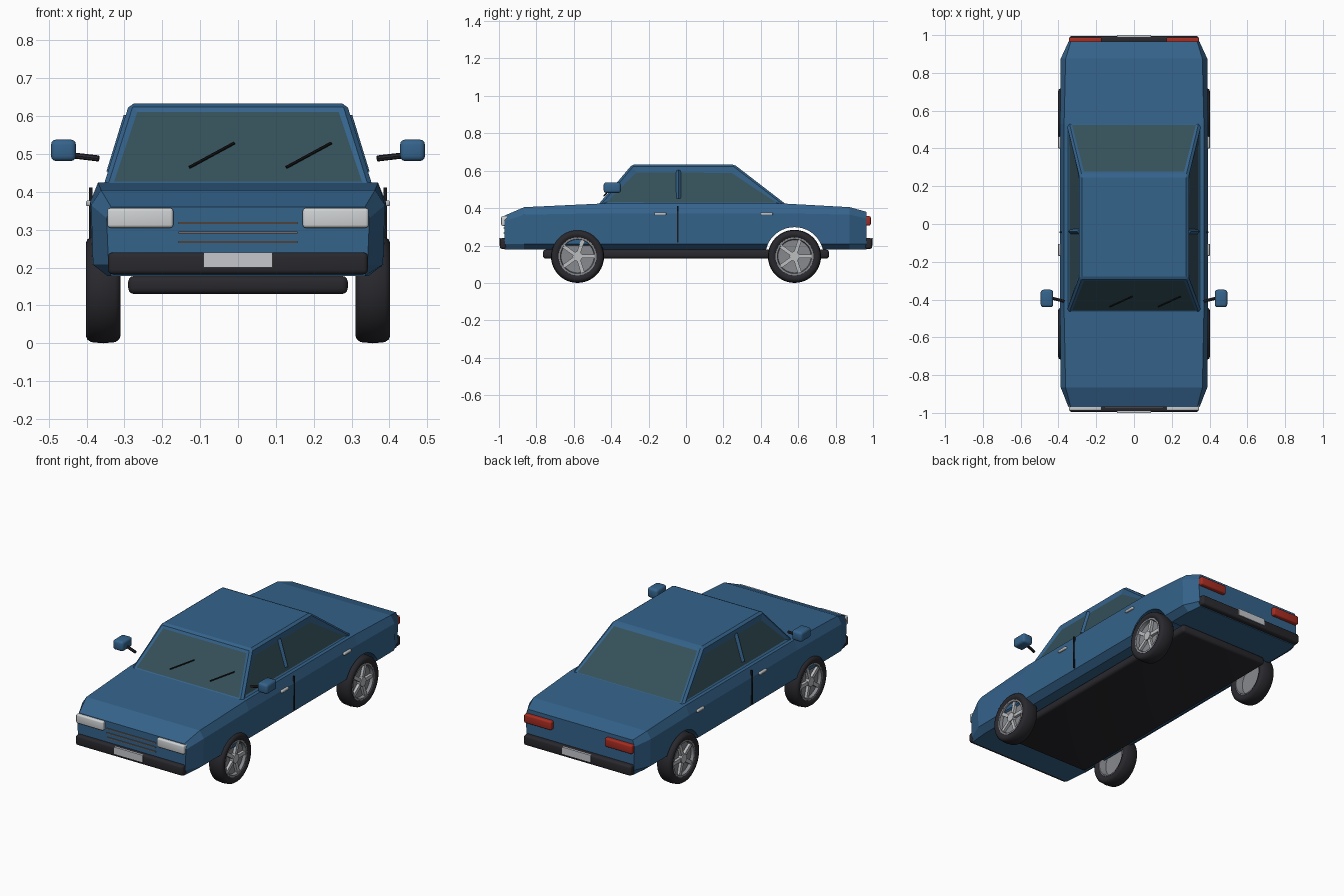
import bpy, bmesh, math
from mathutils import Vector, Matrix

if "Cube" in bpy.data.objects:
    bpy.data.objects.remove(bpy.data.objects["Cube"])


def material(name, r, g, b):
    m = bpy.data.materials.new(name)
    m.use_nodes = True
    m.diffuse_color = (r, g, b, 1)
    bsdf = next(n for n in m.node_tree.nodes if n.type == 'BSDF_PRINCIPLED')
    bsdf.inputs["Base Color"].default_value = (r, g, b, 1)
    return m


BLUE = material("body_blue", .035, .125, .26)
GLASS = material("tinted_glass", .035, .08, .1)
RUBBER = material("black_rubber", .022, .021, .026)
BLACK = material("trim_black", .01, .01, .012)
LAMP = material("headlight_white", .62, .64, .65)
PLATE = material("plate_grey", .56, .57, .6)
SILVER = material("silver", .5, .51, .53)
DISH = material("rim_grey", .24, .25, .27)
RED = material("taillight_red", .38, .025, .015)
BRONZE = material("grille_bronze", .2, .14, .11)


def finish(name, bm, *mats, smooth=False):
    bmesh.ops.recalc_face_normals(bm, faces=bm.faces)
    mesh = bpy.data.meshes.new(name)
    bm.to_mesh(mesh)
    bm.free()
    for m in mats:
        mesh.materials.append(m)
    ob = bpy.data.objects.new(name, mesh)
    bpy.context.collection.objects.link(ob)
    if smooth:
        bpy.ops.object.select_all(action='DESELECT')
        ob.select_set(True)
        bpy.context.view_layer.objects.active = ob
        bpy.ops.object.shade_smooth_by_angle(angle=math.radians(35))
    return ob


def box(name, x, y, z, mat, bevel=0, segments=3):
    """Box from (min, max) ranges, with optional rounded edges."""
    bm = bmesh.new()
    bmesh.ops.create_cube(bm, size=1)
    for v in bm.verts:
        v.co = [lo + (c + .5) * (hi - lo) for c, (lo, hi) in zip(v.co, (x, y, z))]
    if bevel:
        bmesh.ops.bevel(bm, geom=bm.edges[:], offset=bevel, segments=segments,
                        profile=.5, affect='EDGES')
    return finish(name, bm, mat, smooth=bool(bevel))


def rod(name, a, b, radius, mat, sides=8):
    a, b = Vector(a), Vector(b)
    d = b - a
    bm = bmesh.new()
    bmesh.ops.create_cone(bm, cap_ends=True, segments=sides, radius1=radius,
                          radius2=radius, depth=d.length)
    turn = d.to_track_quat('Z', 'Y').to_matrix().to_4x4()
    bm.transform(Matrix.Translation((a + b) / 2) @ turn)
    return finish(name, bm, mat, smooth=True)


def lathe(name, profile, centre, side, mat, steps=40):
    """Spin a closed (x, radius) profile about the wheel axle."""
    bm = bmesh.new()
    rings = []
    for i in range(steps):
        a = 2 * math.pi * i / steps
        rings.append([bm.verts.new((centre[0] + side * x, centre[1] + r * math.cos(a),
                                    centre[2] + r * math.sin(a))) for x, r in profile])
    n = len(profile)
    for i in range(steps):
        p, q = rings[i], rings[(i + 1) % steps]
        for j in range(n):
            k = (j + 1) % n
            bm.faces.new((p[j], p[k], q[k], q[j]))
    bmesh.ops.remove_doubles(bm, verts=bm.verts, dist=.0001)
    return finish(name, bm, mat, smooth=True)


def mirrored(lo, hi, side):
    return tuple(sorted((side * lo, side * hi)))


# Lower body: cross-sections lofted from nose to tail
def section(y, low, wide, top_w, shoulder, top):
    half = [(low, .178), (wide, .208), (wide + .005, shoulder), (top_w, top)]
    return [(x, y, z) for x, z in half] + [(-x, y, z) for x, z in reversed(half)]


stations = [section(-.97, .335, .342, .335, .33, .36),
            section(-.865, .345, .383, .362, .365, .405),
            section(-.46, .345, .386, .37, .372, .424),
            section(.53, .345, .386, .37, .372, .424),
            section(.875, .345, .383, .362, .365, .405),
            section(.965, .335, .342, .335, .345, .38)]
bm = bmesh.new()
rings = [[bm.verts.new(p) for p in s] for s in stations]
for p, q in zip(rings, rings[1:]):
    for j in range(8):
        k = (j + 1) % 8
        bm.faces.new((p[j], p[k], q[k], q[j]))
bm.faces.new(rings[0])
bm.faces.new(rings[-1])
body = finish("lower_body", bm, BLUE)

# Wheel arches cut straight through the body
WHEEL_Y, WHEEL_Z = .58, .142
cutters = []
for y in (-WHEEL_Y, WHEEL_Y):
    c = rod("arch_cutter", (-.6, y, WHEEL_Z), (.6, y, WHEEL_Z), .156, BLUE, 48)
    c.hide_render = True
    cutters.append(c)
    mod = body.modifiers.new("arch", 'BOOLEAN')
    mod.operation, mod.solver, mod.object = 'DIFFERENCE', 'EXACT', c
deps = bpy.context.evaluated_depsgraph_get()
cut_mesh = bpy.data.meshes.new_from_object(body.evaluated_get(deps))
body.modifiers.clear()
body.data = cut_mesh
for c in cutters:
    bpy.data.objects.remove(c)
for p in body.data.polygons:
    p.use_smooth = False

# Cabin: chamfered tapered block with recessed glass
bm = bmesh.new()
base = [bm.verts.new((x, y, .42)) for x, y in ((-.354, -.468), (.354, -.468), (.354, .535), (-.354, .535))]
roof = [bm.verts.new((x, y, .633)) for x, y in ((-.287, -.288), (.287, -.288), (.287, .258), (-.287, .258))]
for j in range(4):
    k = (j + 1) % 4
    bm.faces.new((base[j], base[k], roof[k], roof[j]))
bm.faces.new(roof)
bm.faces.new(base)
bmesh.ops.recalc_face_normals(bm, faces=bm.faces)
bmesh.ops.bevel(bm, geom=[e for e in bm.edges if max(v.co.z for v in e.verts) > .5],
                offset=.011, segments=1, affect='EDGES')
bm.normal_update()
walls = [f for f in bm.faces if f.calc_area() > .08 and abs(f.normal.z) < .9]
for f in walls:
    is_side = abs(f.normal.x) > .7
    bmesh.ops.inset_individual(bm, faces=[f], thickness=.035 if is_side else .02,
                               depth=-.008 if is_side else -.003)
    f.material_index = 1
finish("cabin", bm, BLUE, GLASS)

# Chassis tray
box("chassis", (-.29, .29), (-.765, .765), (.13, .178), RUBBER, .016)

# Bumpers and plates at both ends
for end, s in (("front", -1), ("rear", 1)):
    box(end + "_bumper", (-.343, .343), mirrored(.955, .995, s), (.182, .24), RUBBER, .012)
    box(end + "_plate", (-.091, .091), mirrored(.99, 1.0, s), (.2, .24), PLATE)

# Grille bars
for i in range(3):
    z = .267 + i * .0255
    box("grille_bar", (-.157, .157), (-.975, -.965), (z - .0025, z + .0025), BRONZE)


# Wipers lying on the windscreen
def on_screen(x, z):
    return (x, -.468 + (z - .42) * .845 - .006, z + .003)


for x in (-.128, .128):
    rod("wiper", on_screen(x, .462), on_screen(x + .118, .526), .004, BLACK)

TYRE = [(-.036, .1), (-.044, .11), (-.046, .122), (-.042, .132), (-.032, .139), (0, .142),
        (.032, .139), (.042, .132), (.046, .122), (.044, .11), (.036, .1)]
RIM = [(-.036, .102), (.038, .102), (.038, .092), (.02, .088), (.016, 0), (.004, 0),
       (.002, .086), (-.036, .094)]

for label, s in (("left", 1), ("right", -1)):
    # Lamps
    lamp_x = mirrored(.171, .345, s)
    box(label + "_headlight", lamp_x, (-.988, -.95), (.305, .357), LAMP, .008)
    box(label + "_taillight", lamp_x, (.95, .988), (.307, .357), RED, .008)

    # Door seam, handles and window pillar
    box(label + "_door_seam", mirrored(.384, .394, s), (-.047, -.041), (.215, .412), BLACK)
    for y in (-.137, .432):
        box(label + "_door_handle", mirrored(.385, .402, s), (y - .032, y + .032),
            (.362, .377), SILVER, .005)
    rod(label + "_window_pillar", (s * .335, -.04, .45), (s * .289, -.04, .6), .013, BLUE, 4)

    # Door mirror
    rod(label + "_mirror_arm", (s * .368, -.41, .488), (s * .435, -.392, .496), .008, RUBBER)
    box(label + "_mirror", mirrored(.428, .494, s), (-.44, -.348), (.481, .538), BLUE, .014)

    # Wheels
    for end, y in (("front", -WHEEL_Y), ("rear", WHEEL_Y)):
        name = label + "_" + end
        centre = (s * .356, y, WHEEL_Z)
        lathe(name + "_tyre", TYRE, centre, s, RUBBER)
        lathe(name + "_rim", RIM, centre, s, DISH)
        rod(name + "_hub", (s * .37, y, WHEEL_Z), (s * .395, y, WHEEL_Z), .026, SILVER, 20)
        bm = bmesh.new()
        for i in range(5):
            turn = Matrix.Rotation(2 * math.pi * i / 5, 4, 'X')
            shape = Matrix.Translation((s * .026, .055, 0)) @ Matrix.Diagonal((.016, .08, .02, 1))
            bmesh.ops.create_cube(bm, size=1, matrix=Matrix.Translation(centre) @ turn @ shape)
        finish(name + "_spokes", bm, SILVER)
